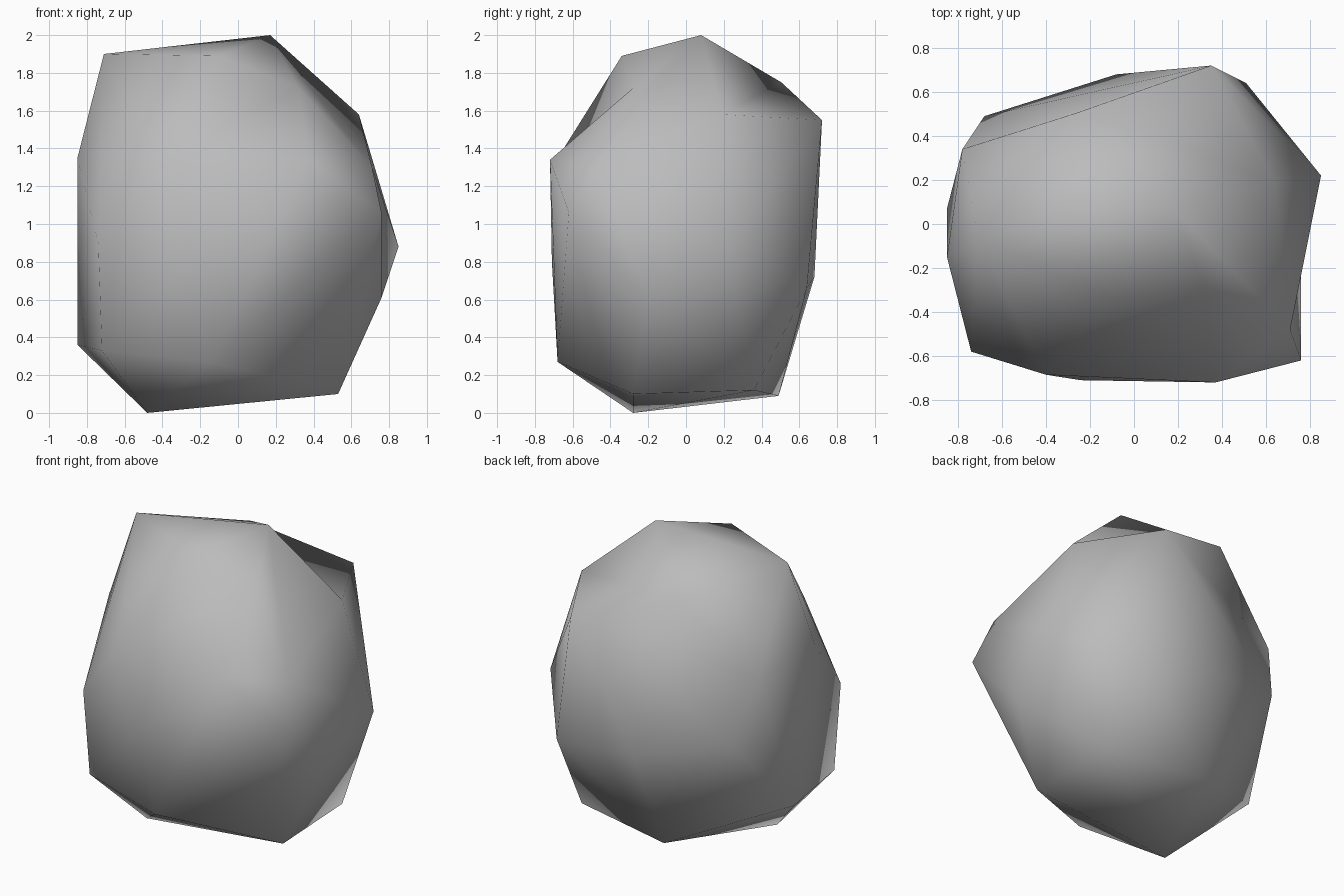
import bpy
import bmesh

# Remove the default cube only
default_cube = bpy.data.objects.get("Cube")
if default_cube:
    bpy.data.objects.remove(default_cube, do_unlink=True)


def make_material(name, colour):
    """Plain flat material, same colour in viewport and render."""
    material = bpy.data.materials.new(name)
    material.use_nodes = True
    material.diffuse_color = colour
    shader = material.node_tree.nodes["Principled BSDF"]
    shader.inputs["Base Color"].default_value = colour
    shader.inputs["Roughness"].default_value = 0.9
    return material


def carve_dent(bm, first, second):
    """Turn the ridge between two corners into a shallow valley joining them."""
    for edge in bm.edges:
        around = {v for face in edge.link_faces for v in face.verts}
        if around - set(edge.verts) == {first, second}:
            bmesh.utils.edge_rotate(edge)
            return


def make_boulder(name, corners, dents, material):
    """Wrap the corner points in a convex skin, dent it and shade it smooth."""
    mesh = bpy.data.meshes.new(name)
    boulder = bpy.data.objects.new(name, mesh)
    bpy.context.collection.objects.link(boulder)
    bm = bmesh.new()
    points = {corner: bm.verts.new(corner) for corner in corners}
    bmesh.ops.convex_hull(bm, input=bm.verts[:])
    for first, second in dents:
        carve_dent(bm, points[first], points[second])
    # Drop any points that fell inside the skin
    loose = [v for v in bm.verts if not v.link_faces]
    bmesh.ops.delete(bm, geom=loose, context="VERTS")
    bmesh.ops.recalc_face_normals(bm, faces=bm.faces[:])
    for face in bm.faces:
        face.smooth = True
    bm.to_mesh(mesh)
    bm.free()
    mesh.materials.append(material)
    return boulder


# Corners that bound the dents
back_crown = (-.26, .505, 1.75)
left_shoulder = (.64, .19, 1.58)
left_brow = (.71, -.48, 1.3)
left_flank = (.76, -.2, .61)
front_brow = (.32, -.28, 1.72)
front_bulge = (-.4, -.685, 1.34)
back_corner = (.35, .72, 1.55)
back_flank = (-.08, .68, .72)
right_shoulder = (-.78, .34, 1.3)

# Rock corners, grouped by height
crown = [back_crown, (.17, .08, 2), (-.71, -.06, 1.9), (-.1, -.34, 1.89)]
shoulder = [left_shoulder, left_brow, front_brow, front_bulge, back_corner,
            right_shoulder, (.37, -.72, 1.34), (-.85, -.15, 1.35)]
waist = [(.85, .22, .88), (.76, -.62, 1.06), (-.74, -.58, .9),
         (-.24, -.71, .8), (-.68, .49, .87)]
flank = [left_flank, back_flank, (.51, .64, .66)]
skirt = [(-.85, .07, .36), (-.72, -.54, .33), (-.14, -.68, .27)]
base = [(-.48, -.28, 0), (.53, -.28, .1), (.52, .36, .12), (-.18, .49, .09)]

dents = [(left_shoulder, back_crown), (left_brow, left_flank), (front_brow, front_bulge),
         (right_shoulder, back_flank), (right_shoulder, back_corner)]
stone_grey = make_material("stone grey", (.5, .5, .5, 1))
make_boulder("boulder", crown + shoulder + waist + flank + skirt + base, dents, stone_grey)
